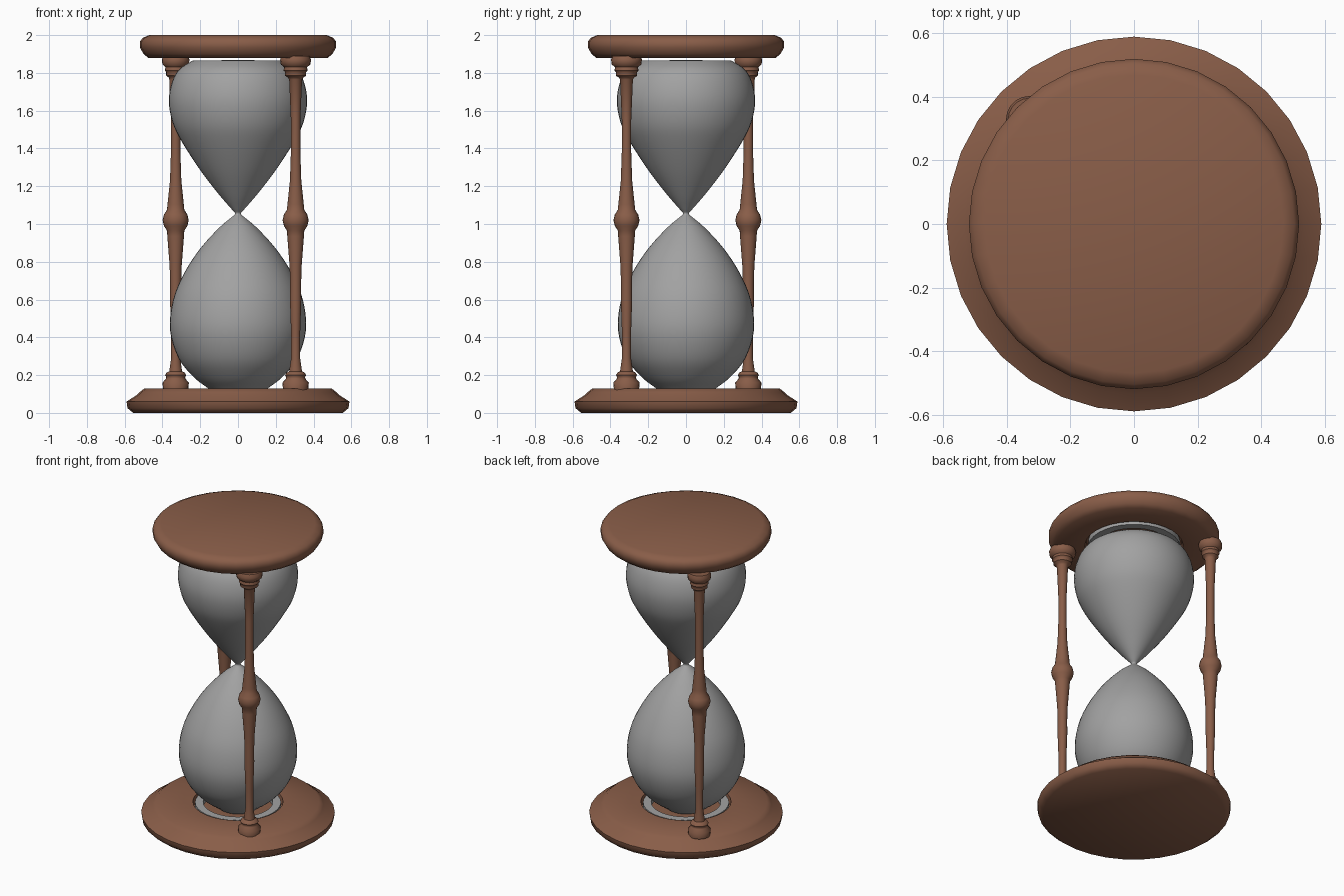
import bpy, bmesh, math

if "Cube" in bpy.data.objects:
    bpy.data.objects.remove(bpy.data.objects["Cube"])


def material(name, rgb):
    m = bpy.data.materials.new(name)
    m.diffuse_color = (*rgb, 1)
    m.use_nodes = True
    m.node_tree.nodes["Principled BSDF"].inputs["Base Color"].default_value = m.diffuse_color
    return m


WOOD = material("brown wood", (0.25, 0.11, 0.065))
GLASS = material("grey glass", (0.36, 0.36, 0.36))


def lathe(name, profile, mat, sides=32, loc=(0, 0, 0), angle=50):
    """Spin (radius, height) points around z; a radius of 0 closes on the axis."""
    bm = bmesh.new()
    rings = []
    for r, z in profile:
        if r == 0:
            rings.append([bm.verts.new((0, 0, z))] * sides)
        else:
            rings.append([bm.verts.new((r * math.cos(2 * math.pi * i / sides),
                                        r * math.sin(2 * math.pi * i / sides), z))
                          for i in range(sides)])
    for a, b in zip(rings, rings[1:]):
        for i in range(sides):
            j = (i + 1) % sides
            quad = list(dict.fromkeys((a[i], a[j], b[j], b[i])))
            if len(quad) > 2:
                bm.faces.new(quad)
    bmesh.ops.recalc_face_normals(bm, faces=bm.faces)
    me = bpy.data.meshes.new(name)
    bm.to_mesh(me)
    bm.free()
    me.materials.append(mat)
    me.shade_smooth()
    me.set_sharp_from_angle(angle=math.radians(angle))
    ob = bpy.data.objects.new(name, me)
    ob.location = loc
    bpy.context.collection.objects.link(ob)
    return ob


def smooth_profile(pts, steps=4):
    """Catmull-Rom curve through the profile points."""
    p = [pts[0]] + pts + [pts[-1]]
    out = []
    for k in range(1, len(p) - 2):
        for s in range(steps):
            t = s / steps
            out.append(tuple(
                0.5 * (2 * b + (c - a) * t + (2 * a - 5 * b + 4 * c - d) * t * t
                       + (3 * b - a - 3 * c + d) * t ** 3)
                for a, b, c, d in zip(*p[k - 1:k + 3])))
    return out + [pts[-1]]


# Wooden discs with a shallow socket for the glass
lathe("base_disc", [(0, 0), (0.555, 0), (0.585, 0.025), (0.59, 0.06), (0.535, 0.095),
                    (0.52, 0.11), (0.495, 0.13), (0.275, 0.13), (0.27, 0.09), (0, 0.09)], WOOD)
lathe("top_disc", [(0, 2), (0.47, 2), (0.505, 1.985), (0.52, 1.965), (0.52, 1.935),
                   (0.50, 1.90), (0.475, 1.88), (0.30, 1.885), (0.29, 1.915), (0, 1.915)], WOOD)

# Glass: two bulbs joined by a narrow neck
bulb = smooth_profile([(0.12, 0.10), (0.165, 0.135), (0.235, 0.19), (0.315, 0.29),
                       (0.36, 0.44), (0.343, 0.60), (0.285, 0.74), (0.20, 0.87),
                       (0.10, 0.98), (0.035, 1.035), (0.016, 1.055), (0.035, 1.08),
                       (0.10, 1.155), (0.20, 1.285), (0.30, 1.44), (0.347, 1.54),
                       (0.366, 1.65), (0.35, 1.75), (0.31, 1.82), (0.24, 1.865)])
lathe("glass_bulbs", [(0, 0.092)] + bulb + [(0, 1.868)], GLASS, 48)

# Collars seating the glass in the discs
for name, r, z0, z1 in (("lower_collar", 0.262, 0.085, 0.125),
                        ("upper_collar", 0.28, 1.878, 1.92)):
    lathe(name, [(r - 0.05, z0), (r, z0), (r, z1), (r - 0.05, z1), (r - 0.05, z0)], GLASS)

# Two turned posts on opposite corners
foot = [(0, 0.12), (0.066, 0.12), (0.07, 0.16), (0.052, 0.18), (0.05, 0.19),
        (0.056, 0.20), (0.048, 0.213), (0.034, 0.22)]
shaft = [(0.024, 0.29), (0.024, 0.42), (0.03, 0.60), (0.029, 0.68), (0.032, 0.78),
         (0.044, 0.935), (0.046, 0.965), (0.062, 0.99), (0.069, 1.02), (0.062, 1.05),
         (0.046, 1.075), (0.043, 1.105), (0.03, 1.23), (0.025, 1.38), (0.025, 1.55),
         (0.034, 1.765)]
head = [(0.036, 1.775), (0.05, 1.785), (0.05, 1.805), (0.057, 1.812), (0.054, 1.83),
        (0.07, 1.845), (0.073, 1.87), (0.066, 1.89), (0, 1.89)]
for name, x, y, k in (("front_post", 0.305, -0.315, 1.12), ("rear_post", -0.33, 0.33, 1.0)):
    lathe(name, foot + shaft + [(r * k, z) for r, z in head], WOOD, 20, (x, y, 0))
